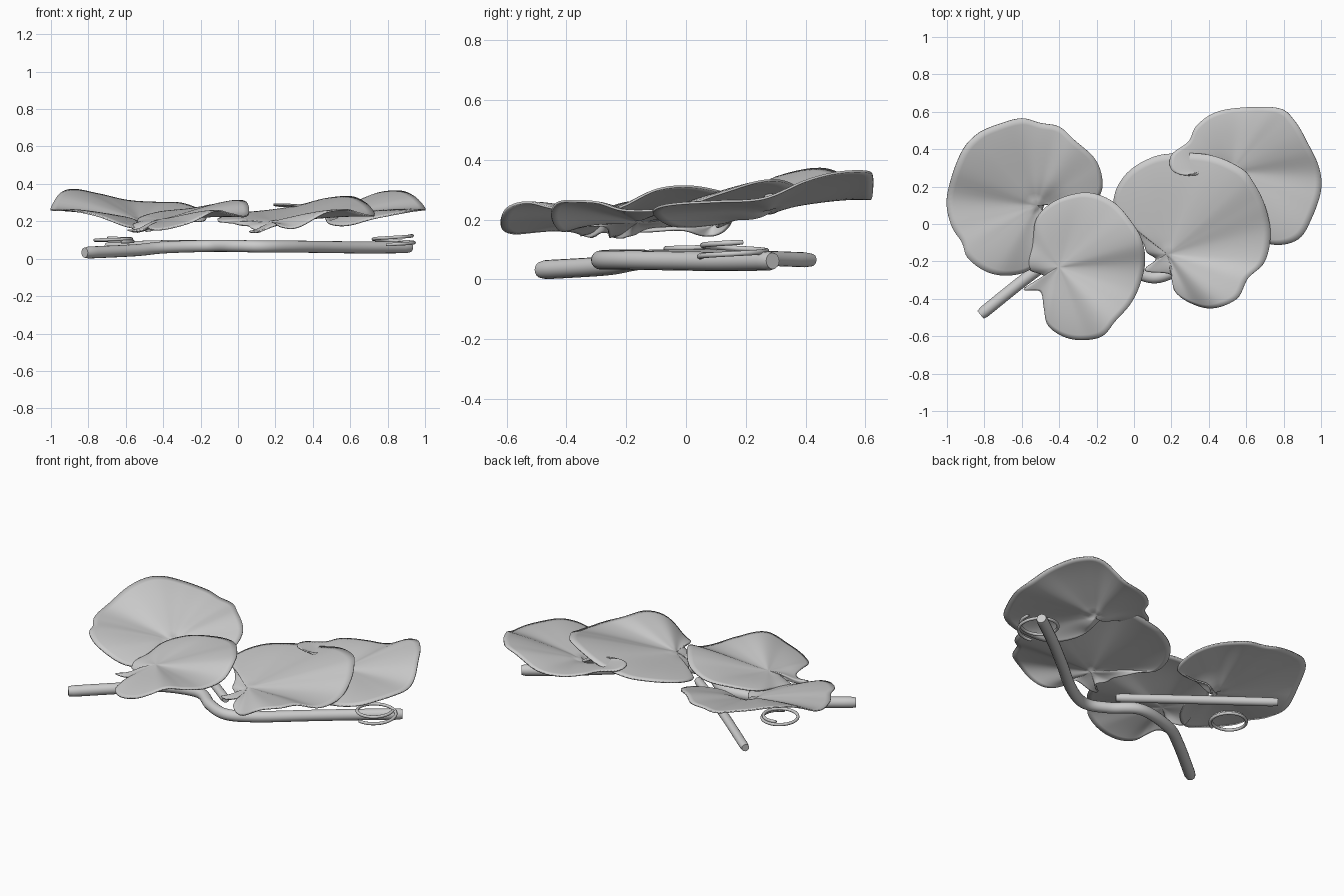
import bpy, bmesh, math
from mathutils import Vector

if "Cube" in bpy.data.objects:
    bpy.data.objects.remove(bpy.data.objects["Cube"])

grey = bpy.data.materials.new("soft_grey")
grey.diffuse_color = (0.6, 0.6, 0.6, 1)
grey.use_nodes = True
grey.node_tree.nodes["Principled BSDF"].inputs["Base Color"].default_value = grey.diffuse_color


def spline(points, steps, closed):
    """Catmull-Rom curve through the points."""
    n, out = len(points), []
    pts = [Vector(p) for p in points]
    pick = (lambda i: pts[i % n]) if closed else (lambda i: pts[max(0, min(n - 1, i))])
    for i in range(n if closed else n - 1):
        a, b, c, d = (pick(i + k) for k in (-1, 0, 1, 2))
        for s in range(steps):
            t = s / steps
            out.append(0.5 * (2 * b + (c - a) * t + (2 * a - 5 * b + 4 * c - d) * t * t
                              + (3 * b - a - 3 * c + d) * t ** 3))
    return out if closed else out + [pts[-1]]


def finish(name, bm):
    mesh = bpy.data.meshes.new(name)
    bm.to_mesh(mesh)
    bm.free()
    mesh.materials.append(grey)
    for p in mesh.polygons:
        p.use_smooth = True
    obj = bpy.data.objects.new(name, mesh)
    bpy.context.collection.objects.link(obj)
    return obj


def leaf(name, outline, origin, origin_z, rim_z, notch, rings=14):
    """Wavy sheet fanning out from the vein origin; rim_z lists heights from east, counterclockwise."""
    edge = spline(outline, 6, True)
    xs, ys = [p.x for p in edge], [p.y for p in edge]
    mid = Vector(((min(xs) + max(xs)) / 2, (min(ys) + max(ys)) / 2))
    heights = [h.x for h in spline([(z, 0) for z in rim_z], 10, True)]
    o, notch = Vector(origin), Vector(notch)
    bm = bmesh.new()
    centre = bm.verts.new((o.x, o.y, origin_z))
    prev = None
    for r in range(1, rings + 1):
        t, ring = r / rings, []
        for p in edge:
            q = o.lerp(p, t)
            turn = math.atan2(p.y - mid.y, p.x - mid.x) / math.tau % 1
            f = turn * len(heights)
            i = int(f)
            h = heights[i % len(heights)] * (1 - f + i) + heights[(i + 1) % len(heights)] * (f - i)
            z = origin_z + (h - origin_z) * t ** 1.1 + 0.05 * t * t * (1 - t)
            z -= 0.035 * math.exp(-((q - notch).length / 0.08) ** 2)
            ring.append(bm.verts.new((q.x, q.y, z)))
        for k in range(len(ring)):
            j = (k + 1) % len(ring)
            if prev:
                bm.faces.new((prev[k], ring[k], ring[j], prev[j]))
            else:
                bm.faces.new((centre, ring[k], ring[j]))
        prev = ring
    bmesh.ops.recalc_face_normals(bm, faces=bm.faces)
    obj = finish(name, bm)
    solid = obj.modifiers.new("thickness", 'SOLIDIFY')
    solid.thickness = 0.008
    solid.offset = 0


def tube(name, path, radius, sides=16):
    """Round tube with slightly bevelled closed ends."""
    bm = bmesh.new()
    last = len(path) - 1
    rings = []
    for i, p in enumerate(path):
        d = (path[min(i + 1, last)] - path[max(i - 1, 0)]).normalized()
        u = d.cross(Vector((0, 0, 1))).normalized()
        v = u.cross(d)
        rr = radius * (0.85 if i in (0, last) else 1)
        rings.append([bm.verts.new(p + rr * (math.cos(a) * u + math.sin(a) * v))
                      for a in (math.tau * k / sides for k in range(sides))])
    for a, b in zip(rings, rings[1:]):
        for k in range(sides):
            j = (k + 1) % sides
            bm.faces.new((a[k], a[j], b[j], b[k]))
    bm.faces.new(rings[0])
    bm.faces.new(rings[-1])
    bmesh.ops.recalc_face_normals(bm, faces=bm.faces)
    obj = finish(name, bm)
    bpy.context.view_layer.objects.active = obj
    obj.select_set(True)
    bpy.ops.object.shade_smooth_by_angle(angle=math.radians(40))
    obj.select_set(False)


# Four round leaves with a notch at the vein origin
leaf("left_leaf",
     [(-.42, .15), (-.3, .13), (-.19, .15), (-.17, .24), (-.21, .35), (-.32, .45), (-.4, .52),
      (-.5, .54), (-.6, .565), (-.72, .535), (-.84, .48), (-.93, .37), (-1, .15), (-.98, 0),
      (-.92, -.1), (-.89, -.18), (-.8, -.25), (-.69, -.275), (-.57, -.25), (-.47, -.16),
      (-.42, -.02), (-.49, .08)],
     (-.52, .1), .21,
     [.2, .25, .295, .3, .31, .345, .37, .34, .27, .26, .26, .23, .17, .16, .17, .18],
     (-.46, .09))
leaf("front_leaf",
     [(-.59, -.35), (-.5, -.36), (-.48, -.45), (-.46, -.54), (-.38, -.6), (-.28, -.62),
      (-.17, -.6), (-.1, -.52), (-.02, -.43), (.03, -.33), (.06, -.2), (.04, -.08), (-.02, .02),
      (-.1, .11), (-.2, .16), (-.3, .165), (-.43, .12), (-.52, .03), (-.54, -.1), (-.57, -.23),
      (-.48, -.28)],
     (-.4, -.23), .21,
     [.24, .3, .31, .29, .265, .25, .22, .19, .18, .17, .165, .155, .19, .255, .24, .225],
     (-.55, -.3))
leaf("right_leaf",
     [(.06, -.25), (.2, -.27), (.22, -.36), (.3, -.42), (.42, -.45), (.55, -.4), (.61, -.29),
      (.7, -.2), (.73, -.05), (.7, .1), (.64, .22), (.57, .3), (.4, .37), (.18, .375),
      (.06, .34), (-.04, .27), (-.1, .17), (-.1, .07), (-.02, 0), (.05, -.1), (.07, -.15),
      (.12, -.19)],
     (.18, -.16), .2,
     [.24, .29, .33, .32, .28, .255, .24, .21, .18, .18, .17, .18, .165, .25, .26, .23],
     (.09, -.22))
leaf("back_leaf",
     [(.42, .33), (.37, .29), (.28, .26), (.2, .29), (.2, .37), (.29, .44), (.33, .52),
      (.42, .59), (.55, .62), (.77, .62), (.86, .55), (.93, .43), (.99, .3), (1, .18),
      (.95, .03), (.88, -.08), (.75, -.11), (.6, -.05), (.5, .08), (.46, .22)],
     (.52, .28), .24,
     [.27, .33, .36, .35, .28, .27, .28, .28, .29, .25, .2, .18, .18, .22, .25, .26],
     (.46, .24))

# Winding main stem and the short straight one
tube("main_stem", spline(
    [(-.82, -.485, .032), (-.55, -.27, .045), (-.4, -.18, .06), (-.17, -.14, .068),
     (-.02, -.24, .068), (.12, -.285, .065), (.28, -.21, .065), (.5, -.03, .062),
     (.7, .13, .06), (.92, .29, .062)],
    8, False), .032)
tube("short_stem", spline(
    [(-.7, .42, .065), (-.34, .13, .075), (.015, -.14, .075)], 8, False), .025)


# Curled tendrils
def tendril(name, x, y, radius, z0, z1, start, turns):
    path = []
    for i in range(61):
        t = i / 60
        a = start + turns * math.tau * t
        r = radius * (1 - 0.12 * t)
        path.append(Vector((x + r * math.cos(a), y + r * math.sin(a), z0 + (z1 - z0) * t)))
    tube(name, path, .009, 10)


tendril("right_tendril", .83, .16, .115, .075, .125, -1.9, 1.35)
tendril("left_tendril", -.665, .03, .105, .09, .11, -1.2, 1.5)
